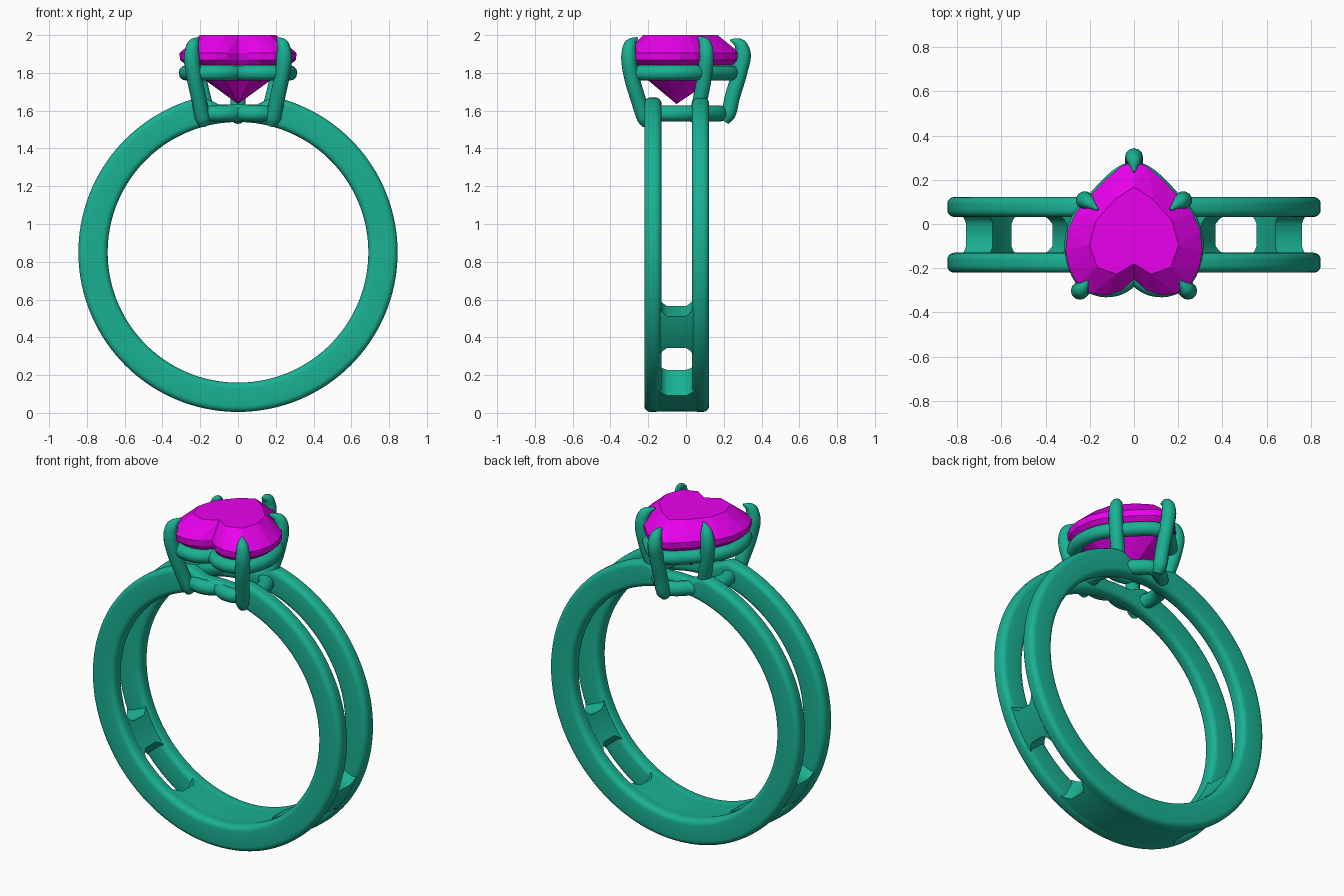
import bpy, bmesh
from math import sin, cos, pi, radians

if "Cube" in bpy.data.objects:
    bpy.data.objects.remove(bpy.data.objects["Cube"])

CZ, RI, RO = 0.85, 0.69, 0.845          # ring centre height and radii

def material(name, col):
    m = bpy.data.materials.new(name)
    m.diffuse_color = col
    m.use_nodes = True
    m.node_tree.nodes["Principled BSDF"].inputs["Base Color"].default_value = m.diffuse_color
    return m

metal = material("green_metal", (0.01, 0.44, 0.29, 1))
magenta = material("magenta_gem", (0.82, 0.0, 0.85, 1))

def finish(bm, name, mat, smooth=True):
    bmesh.ops.recalc_face_normals(bm, faces=bm.faces[:])
    me = bpy.data.meshes.new(name)
    bm.to_mesh(me)
    bm.free()
    ob = bpy.data.objects.new(name, me)
    bpy.context.collection.objects.link(ob)
    me.materials.append(mat)
    if smooth:
        shade(ob)
    return ob

def shade(ob):
    bpy.ops.object.select_all(action='DESELECT')
    ob.select_set(True)
    bpy.context.view_layer.objects.active = ob
    bpy.ops.object.shade_smooth_by_angle(angle=radians(40))

def skin(bm, loops, closed):
    rows = [[bm.verts.new(p) for p in lp] for lp in loops]
    n = len(rows[0])
    for i in range(len(rows) - (0 if closed else 1)):
        a, b = rows[i], rows[(i + 1) % len(rows)]
        for j in range(n):
            k = (j + 1) % n
            bm.faces.new((a[j], a[k], b[k], b[j]))
    return rows

# Two parallel bands, thinner under the stone
def band(name, yc, width=0.09, seg=144):
    loops = []
    for i in range(seg):
        a = 2 * pi * i / seg
        off = abs((a - pi / 2 + pi) % (2 * pi) - pi)      # angle from the top
        t = min(1, max(0, (off - radians(6)) / radians(8)))
        ro = 0.785 + (RO - 0.785) * t * t * (3 - 2 * t)
        hr, hy, mid = (ro - RI) / 2, width / 2, (ro + RI) / 2
        c = 0.032
        lp = []
        for q, (sr, sy) in enumerate([(1, 1), (-1, 1), (-1, -1), (1, -1)]):
            for s in range(6):
                g = pi / 2 * (q + s / 5)
                r = mid + sr * (hr - c) + c * cos(g)
                y = yc + sy * (hy - c) + c * sin(g)
                lp.append((r * cos(a), y, CZ + r * sin(a)))
        loops.append(lp)
    bm = bmesh.new()
    skin(bm, loops, True)
    return finish(bm, name, metal)

band("front_band", -0.175)
band("back_band", 0.077)

# Arc-shaped fillers between the bands, flared where they meet them
def bridge(name, a0, a1, ri, ro, seg):
    loops = []
    for y, f in [(-0.185, 3.5), (-0.137, 3.0), (-0.122, 1.3), (-0.10, 0),
                 (0.0, 0), (0.022, 1.3), (0.037, 3.0), (0.087, 3.5)]:
        ang = [radians(a0 - f + (a1 - a0 + 2 * f) * i / seg) for i in range(seg + 1)]
        lp = [(r * cos(a), y, CZ + r * sin(a))
              for r, seq in ((ro, ang), (ri, ang[::-1])) for a in seq]
        loops.append(lp)
    bm = bmesh.new()
    rows = skin(bm, loops, False)
    bm.faces.new(rows[0])
    bm.faces.new(rows[-1])
    return finish(bm, name, metal)

bridge("right_bridge", -37.5, -24, 0.70, 0.832, 8)
bridge("left_bridge", -156, -142.5, 0.70, 0.832, 8)
bridge("bottom_plate", -116, -64, 0.692, 0.843, 36)

# Heart outline: right half from cleft to point, then mirrored
half = [(0, -.25), (.055, -.30), (.12, -.322), (.19, -.315), (.255, -.275), (.295, -.2),
        (.31, -.12), (.30, -.03), (.265, .05), (.2, .125), (.13, .2), (.06, .26), (0, .285)]
heart = half + [(-x, y) for x, y in half[-2:0:-1]]

def scaled(pts, s, z, yc=-0.05):
    return [(x * s, yc + (y - yc) * s, z) for x, y in pts]

# Faceted heart gem
def gem():
    bm = bmesh.new()
    add = lambda pts: [bm.verts.new(p) for p in pts]
    table = add(scaled(heart[::2], 0.65, 2.0))
    top, low = add(scaled(heart, 1, 1.905)), add(scaled(heart, 0.99, 1.868))
    pav = add(scaled(heart[::2], 0.53, 1.755))
    culet = bm.verts.new((0, -0.05, 1.635))
    n, m = len(heart), len(heart) // 2
    for i in range(n):
        j = (i + 1) % n
        bm.faces.new((top[i], top[j], low[j], low[i]))
    for k in range(m):
        k2, a, b, c = (k + 1) % m, 2 * k, 2 * k + 1, (2 * k + 2) % n
        for inner, outer in ((table, top), (pav, low)):
            bm.faces.new((outer[a], outer[b], inner[k]))
            bm.faces.new((outer[b], inner[k2], inner[k]))
            bm.faces.new((outer[b], outer[c], inner[k2]))
        bm.faces.new((pav[k], pav[k2], culet))
    bm.faces.new(table)
    finish(bm, "heart_gem", magenta, smooth=False)

gem()

# Round wire along a smooth path, turned into a mesh
def wire(name, pts, radii, cyclic=False, corners=()):
    cu = bpy.data.curves.new(name, 'CURVE')
    cu.dimensions = '3D'
    cu.bevel_depth, cu.bevel_resolution, cu.resolution_u = 1.0, 4, 6
    cu.use_fill_caps = True
    sp = cu.splines.new('BEZIER')
    sp.bezier_points.add(len(pts) - 1)
    sp.use_cyclic_u = cyclic
    for i, (bp, p, r) in enumerate(zip(sp.bezier_points, pts, radii)):
        bp.co, bp.radius = p, r
        kind = 'VECTOR' if i in corners else 'AUTO'
        bp.handle_left_type = bp.handle_right_type = kind
    ob = bpy.data.objects.new(name, cu)
    bpy.context.collection.objects.link(ob)
    cu.materials.append(metal)
    bpy.ops.object.select_all(action='DESELECT')
    ob.select_set(True)
    bpy.context.view_layer.objects.active = ob
    bpy.ops.object.convert(target='MESH')
    shade(bpy.context.view_layer.objects.active)

# Heart-shaped seat under the gem and smaller base rail
n = len(heart)
wire("seat_rail", scaled(heart, 0.88, 1.80), [0.041] * n, True, (0, 12))
wire("base_rail", scaled(heart, 0.66, 1.585, -0.02), [0.043] * n, True, (0, 12))

# Claws with pointed tips leaning over the gem
rad = [0.028, 0.04, 0.04, 0.041, 0.041, 0.033, 0.006]
back = [(0, .20, 1.545), (0, .222, 1.58), (0, .245, 1.67), (0, .288, 1.82),
        (0, .302, 1.9), (0, .285, 1.95), (0, .235, 1.975)]
front = [(.178, -.205, 1.525), (.187, -.22, 1.56), (.205, -.25, 1.65), (.235, -.292, 1.8),
         (.245, -.302, 1.89), (.236, -.294, 1.95), (.208, -.258, 1.985)]
side = [(.15, .045, 1.54), (.16, .055, 1.58), (.18, .075, 1.66), (.212, .1, 1.8),
        (.222, .107, 1.9), (.208, .1, 1.955), (.165, .065, 1.988)]
wire("back_claw", back, rad)
for s, tag in ((1, "right"), (-1, "left")):
    wire(tag + "_front_claw", [(s * x, y, z) for x, y, z in front], rad)
    wire(tag + "_side_claw", [(s * x, y, z) for x, y, z in side], rad)
